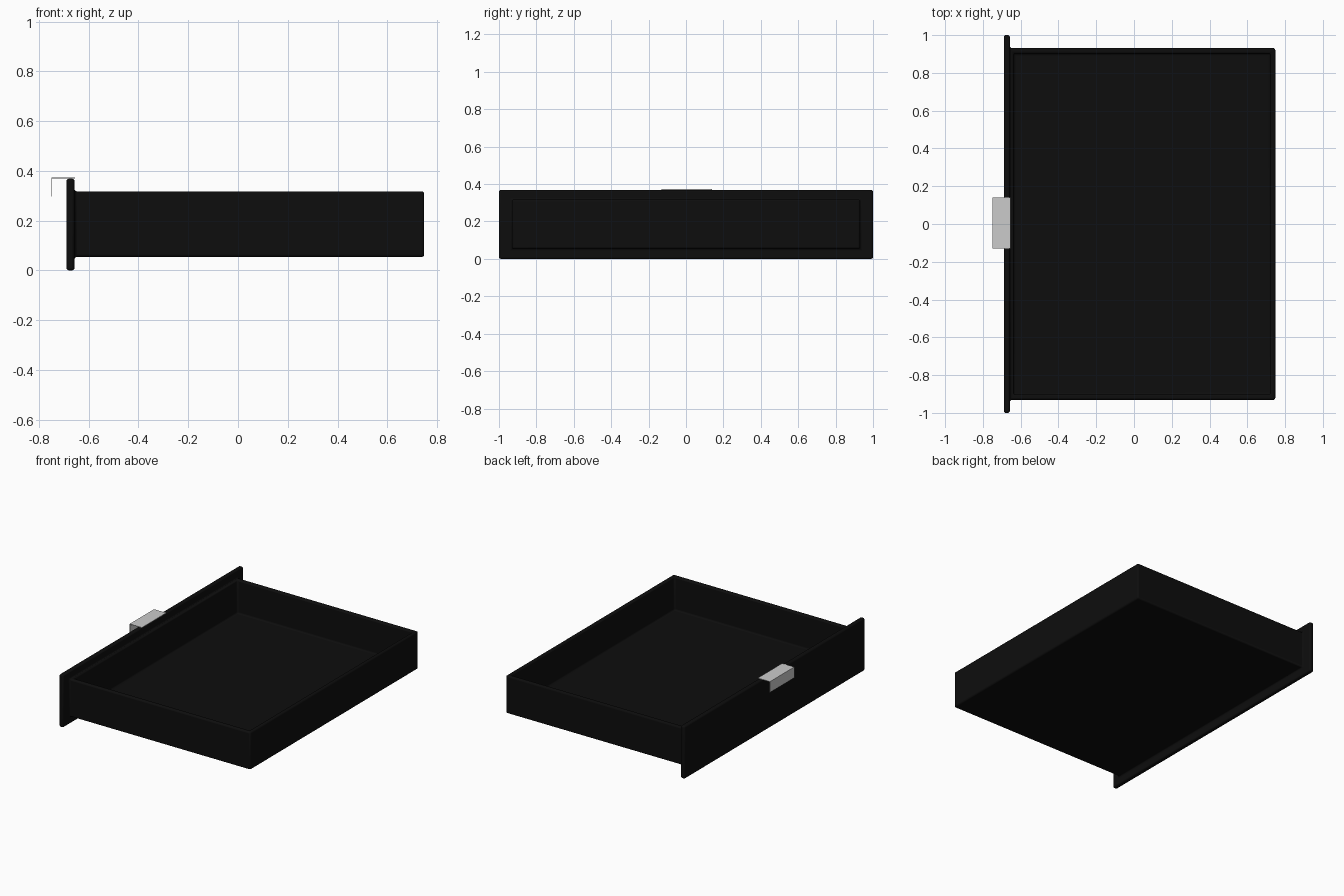
import bpy, bmesh

if "Cube" in bpy.data.objects:
    bpy.data.objects.remove(bpy.data.objects["Cube"])


def fit(face, **ranges):
    """Snap a rectangular face's corners to (low, high) ranges per axis."""
    centre = face.calc_center_median()
    for axis, (lo, hi) in ranges.items():
        for v in face.verts:
            side = getattr(v.co, axis) > getattr(centre, axis)
            setattr(v.co, axis, hi if side else lo)


def extrude(bm, face, offset=(0, 0, 0)):
    """Extrude one face and return its new cap."""
    new = bmesh.ops.extrude_face_region(bm, geom=[face])
    cap = [g for g in new["geom"] if isinstance(g, bmesh.types.BMFace)][0]
    bm.faces.ensure_lookup_table()
    if face.is_valid:
        bm.faces.remove(face)
    for v in cap.verts:
        for i in range(3):
            v.co[i] += offset[i]
    return cap


def to_object(bm, name):
    bmesh.ops.recalc_face_normals(bm, faces=bm.faces[:])
    mesh = bpy.data.meshes.new(name)
    bm.to_mesh(mesh)
    bm.free()
    obj = bpy.data.objects.new(name, mesh)
    bpy.context.collection.objects.link(obj)
    return obj


# Front panel
bm = bmesh.new()
bmesh.ops.create_cube(bm, size=1)
for v in bm.verts:
    v.co.x = -0.657 if v.co.x > 0 else -0.689
    v.co.y = 1 if v.co.y > 0 else -1
    v.co.z = 0.369 if v.co.z > 0 else 0
bm.normal_update()

# Drawer box grown from the back of the panel
back = max(bm.faces, key=lambda f: f.normal.x)
back = extrude(bm, back)
fit(back, y=(-0.931, 0.931), z=(0.054, 0.318))
back = extrude(bm, back, (1.405, 0, 0))
bm.normal_update()

# Hollow interior
top = [f for f in bm.faces if f.normal.z > 0.9
       and abs(f.calc_center_median().z - 0.318) < 0.01][0]
top = extrude(bm, top)
fit(top, x=(-0.637, 0.722), y=(-0.903, 0.903))
extrude(bm, top, (0, 0, -0.235))
drawer = to_object(bm, "drawer_box")

# Rounded edges
bevel = drawer.modifiers.new("rounded_edges", "BEVEL")
bevel.width = 0.01
bevel.segments = 3
bevel.limit_method = "ANGLE"

black = bpy.data.materials.new("black_finish")
black.diffuse_color = (0.004, 0.004, 0.004, 1)
black.use_nodes = True
black.node_tree.nodes["Principled BSDF"].inputs["Base Color"].default_value = black.diffuse_color
drawer.data.materials.append(black)
bpy.context.view_layer.objects.active = drawer
drawer.select_set(True)
bpy.ops.object.shade_smooth_by_angle()

# Bent sheet metal pull hooked over the panel's top edge
bm = bmesh.new()
t = 0.003
profile = [(-0.75, 0.297), (-0.75, 0.373), (-0.655, 0.373),
           (-0.655, 0.373 - t), (-0.75 + t, 0.373 - t), (-0.75 + t, 0.297)]
face = bm.faces.new([bm.verts.new((x, -0.13, z)) for x, z in profile])
new = bmesh.ops.extrude_face_region(bm, geom=[face])
moved = [g for g in new["geom"] if isinstance(g, bmesh.types.BMVert)]
bmesh.ops.translate(bm, verts=moved, vec=(0, 0.27, 0))
# Restore the end cap if the extrusion consumed it
bmesh.ops.holes_fill(bm, edges=[e for e in bm.edges if e.is_boundary], sides=0)
to_object(bm, "pull_handle")
